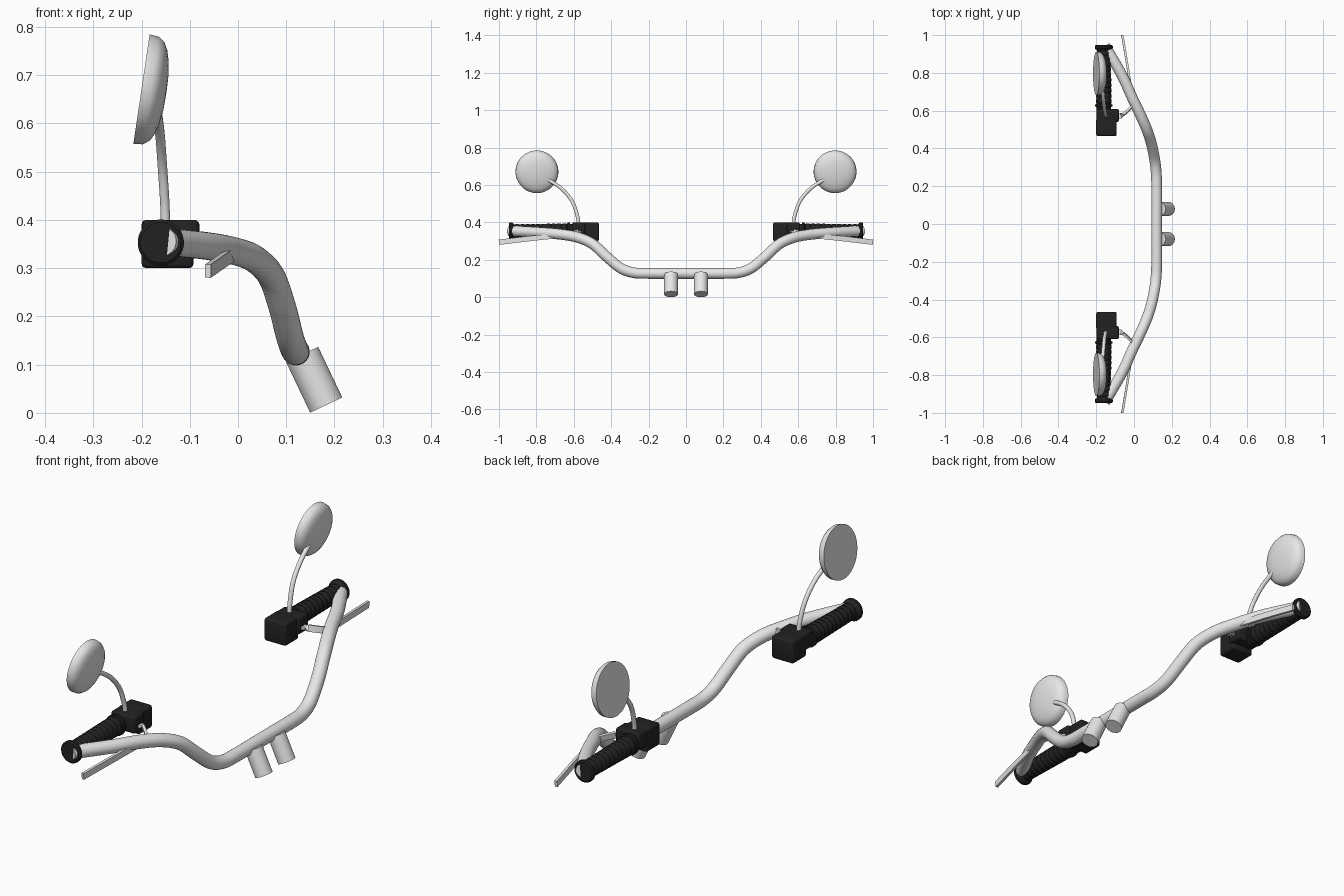
import bpy, bmesh, math
from mathutils import Vector

if "Cube" in bpy.data.objects:
    bpy.data.objects.remove(bpy.data.objects["Cube"])


def material(name, v):
    m = bpy.data.materials.new(name)
    m.diffuse_color = (v, v, v, 1)
    m.use_nodes = True
    m.node_tree.nodes["Principled BSDF"].inputs["Base Color"].default_value = m.diffuse_color
    return m


METAL = material("light_metal", 0.8)
BLACK = material("black_rubber", 0.016)


def finish(name, bm, mat, mirror=True, angle=35):
    bmesh.ops.recalc_face_normals(bm, faces=bm.faces)
    me = bpy.data.meshes.new(name)
    bm.to_mesh(me)
    bm.free()
    me.materials.append(mat)
    ob = bpy.data.objects.new(name, me)
    bpy.context.collection.objects.link(ob)
    bpy.ops.object.select_all(action='DESELECT')
    ob.select_set(True)
    bpy.context.view_layer.objects.active = ob
    bpy.ops.object.shade_smooth_by_angle(angle=math.radians(angle))
    if mirror:
        mod = ob.modifiers.new("mirror", 'MIRROR')
        mod.use_axis = (False, True, False)
        mod.use_mirror_merge = False
    return ob


def spline(pts, steps=6):
    # Catmull-Rom curve through the points
    p = [Vector(q) for q in pts]
    p = [2 * p[0] - p[1]] + p + [2 * p[-1] - p[-2]]
    out = []
    for i in range(1, len(p) - 2):
        a, b, c, d = p[i - 1:i + 3]
        for k in range(steps):
            t = k / steps
            out.append(0.5 * (2 * b + (c - a) * t + (2 * a - 5 * b + 4 * c - d) * t * t
                              + (3 * b - a - 3 * c + d) * t ** 3))
    return out + [p[-2]]


def sweep(name, path, sizes, mat, sides=20, axis=None, mirror=True):
    # rings (half width u, half width v) along a path, with end caps
    bm = bmesh.new()
    rings = []
    for i, c in enumerate(path):
        t = axis or (path[min(i + 1, len(path) - 1)] - path[max(i - 1, 0)]).normalized()
        ref = Vector((0, 0, 1)) if abs(t.x) > 0.85 else Vector((1, 0, 0))
        u = t.cross(ref).normalized()
        v = u.cross(t)
        su, sv = sizes[i] if isinstance(sizes, list) else sizes
        k = math.sqrt(2) if sides == 4 else 1
        ring = []
        for j in range(sides):
            a = 2 * math.pi * (j + 0.5) / sides
            ring.append(bm.verts.new(c + u * su * k * math.cos(a) + v * sv * k * math.sin(a)))
        rings.append(ring)
    for r, s in zip(rings, rings[1:]):
        for j in range(sides):
            n = (j + 1) % sides
            bm.faces.new((r[j], r[n], s[n], s[j]))
    bm.faces.new(rings[0])
    bm.faces.new(rings[-1])
    return finish(name, bm, mat, mirror)


def lathe(name, base, axis, profile, mat, sides=32):
    base, axis = Vector(base), Vector(axis).normalized()
    return sweep(name, [base + axis * d for d, r in profile],
                 [(r, r) for d, r in profile], mat, sides, axis)


def box(name, lo, hi, mat, bevel=0.01):
    bm = bmesh.new()
    bmesh.ops.create_cube(bm, size=1)
    for v in bm.verts:
        v.co = [(l + h) / 2 + c * (h - l) for l, h, c in zip(lo, hi, v.co)]
    bmesh.ops.bevel(bm, geom=bm.edges[:], offset=bevel, segments=3, profile=0.5, affect='EDGES')
    return finish(name, bm, mat)


# Handlebar tube, full width
half = [(0.12, 0.2, 0.127), (0.117, 0.28, 0.131), (0.108, 0.35, 0.156), (0.091, 0.43, 0.222),
        (0.068, 0.5, 0.285), (0.033, 0.58, 0.32), (-0.01, 0.67, 0.336),
        (-0.065, 0.79, 0.346), (-0.153, 0.942, 0.355)]
bar = [(x, -y, z) for x, y, z in reversed(half)] + [(0.12, 0, 0.127)] + half
sweep("handlebar", spline(bar), (0.0285, 0.0285), METAL, 24, mirror=False)

# Riser posts below the middle
lathe("riser_post", (0.133, 0.08, 0.121), (0.05, 0, -0.105), [(0, 0.037), (0.116, 0.037)], METAL)

# Ribbed, tapered grips with a flange at each end
prof = [(0.0, 0.03), (0.001, 0.046), (0.012, 0.046), (0.014, 0.041)]
for i in range(10):
    y, r = 0.018 + i * 0.028, 0.042 - i * 0.0005
    prof += [(y, r - 0.003), (y + 0.005, r), (y + 0.02, r), (y + 0.025, r - 0.003)]
prof += [(0.301, 0.038), (0.306, 0.044), (0.311, 0.048), (0.322, 0.048), (0.327, 0.042)]
lathe("grip", (-0.16, 0.62, 0.353), (0, 1, 0), prof, BLACK)

# Switch housings
box("switch_box", (-0.2, 0.465, 0.3), (-0.092, 0.56, 0.4), BLACK)
box("lever_mount", (-0.198, 0.54, 0.325), (-0.08, 0.61, 0.4), BLACK)
lathe("housing_collar", (-0.16, 0.59, 0.353), (0, 1, 0), [(0, 0.038), (0.04, 0.038)], BLACK)

# Brake and clutch levers, flat strips with a hooked inner end
lever = [(-0.085, 0.57, 0.352), (-0.06, 0.578, 0.35), (-0.02, 0.612, 0.34),
         (-0.006, 0.64, 0.334), (-0.012, 0.69, 0.329), (-0.035, 0.84, 0.313),
         (-0.062, 0.999, 0.294)]
sweep("lever", spline(lever, 3), (0.014, 0.006), METAL, 4)

# Mirror stems
stem = [(-0.15, 0.573, 0.385), (-0.152, 0.582, 0.44), (-0.157, 0.61, 0.515),
        (-0.162, 0.665, 0.58), (-0.169, 0.735, 0.627), (-0.178, 0.77, 0.645)]
sweep("mirror_stem", spline(stem), (0.01, 0.01), METAL, 12)

# Round mirrors: domed shell with a flat back face, tilted slightly upward
centre, axis = Vector((-0.2, 0.797, 0.671)), Vector((0.989, 0, -0.147))
lathe("round_mirror", centre, axis, [(0, 0.115), (0.02, 0.113), (0.033, 0.103), (0.041, 0.088),
                                     (0.047, 0.066), (0.051, 0.04), (0.052, 0.01)], METAL, 40)
